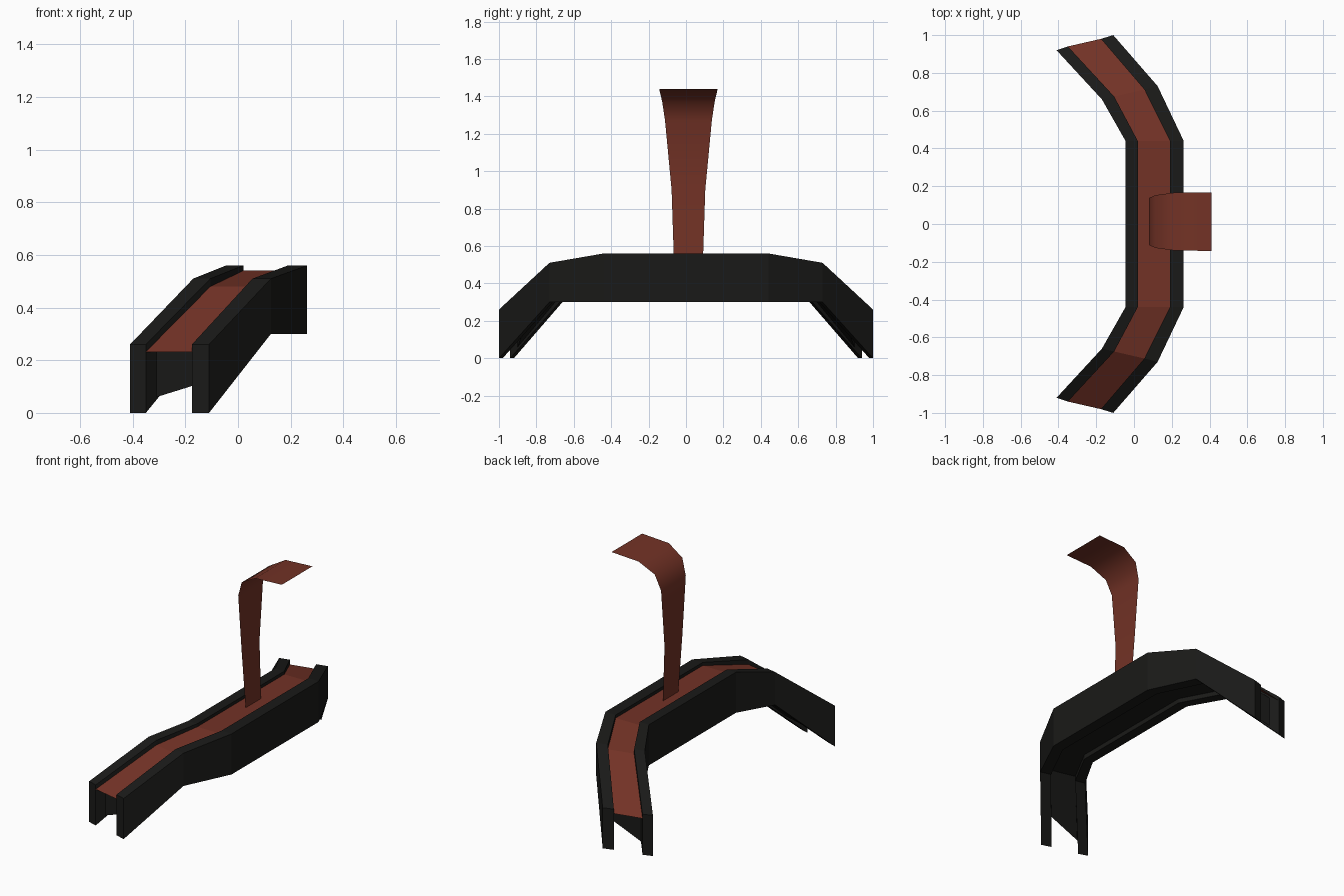
import bpy, bmesh

if "Cube" in bpy.data.objects:
    bpy.data.objects.remove(bpy.data.objects["Cube"])


def material(name, rgb):
    m = bpy.data.materials.new(name)
    m.diffuse_color = (*rgb, 1)
    m.use_nodes = True
    m.node_tree.nodes["Principled BSDF"].inputs["Base Color"].default_value = m.diffuse_color
    return m


BLACK = material("black_paint", (0.01, 0.01, 0.009))
BROWN = material("red_brown", (0.17, 0.032, 0.019))


def loft(name, rings, mat, closed=True, smooth=False):
    """Skin a list of cross-sections; closed sections also get end caps."""
    bm = bmesh.new()
    vs = [[bm.verts.new(p) for p in r] for r in rings]
    n = len(rings[0])
    for a, b in zip(vs, vs[1:]):
        for i in range(n if closed else n - 1):
            j = (i + 1) % n
            bm.faces.new((a[i], a[j], b[j], b[i]))
    if closed:
        bm.faces.new(vs[0])
        bm.faces.new(vs[-1])
    bmesh.ops.recalc_face_normals(bm, faces=bm.faces)
    for f in bm.faces:
        f.smooth = smooth
    me = bpy.data.meshes.new(name)
    bm.to_mesh(me)
    bm.free()
    me.materials.append(mat)
    ob = bpy.data.objects.new(name, me)
    bpy.context.collection.objects.link(ob)
    return ob


def mirrored(half):
    """Half path from the -y end to the middle, continued to the +y end."""
    return half + [[(x, -y, z) for x, y, z in r] for r in reversed(half)]


def box_section(left, right, bottom, top):
    return [(*left, bottom), (*right, bottom), (*right, top), (*left, top)]


# plan edges of the arched beam: end, knee, straight part
LEFT_OUT = [(-0.41, -0.92), (-0.17, -0.66), (-0.045, -0.44)]
LEFT_IN = [(-0.35, -0.94), (-0.105, -0.675), (0.02, -0.44)]
RIGHT_IN = [(-0.175, -0.98), (0.055, -0.712), (0.19, -0.44)]
RIGHT_OUT = [(-0.11, -1.0), (0.125, -0.73), (0.263, -0.44)]
BOTTOM, TOP = [0, 0.30, 0.30], [0.26, 0.51, 0.56]
DECK = [0.232, 0.48, 0.54]

# side rails
for name, a, b in (("left_rail", LEFT_OUT, LEFT_IN), ("right_rail", RIGHT_IN, RIGHT_OUT)):
    loft(name, mirrored([box_section(*s) for s in zip(a, b, BOTTOM, TOP)]), BLACK)

# brown deck between the rails
loft("deck", mirrored([[(*l, z), (*r, z)] for l, r, z in zip(LEFT_IN, RIGHT_IN, DECK)]),
     BROWN, closed=False)

# recessed black core under the deck, with skewed ends
core = [box_section(l, r, b, t) for l, r, b, t in
        zip(LEFT_IN, RIGHT_IN, BOTTOM, DECK)]
core[0] = [(-0.31, -0.90, 0.06), (-0.085, -0.875, 0.13),
           (-0.085, -0.875, 0.32), (-0.31, -0.90, 0.26)]
for i in (1, 2):
    core[i] = [(x, y, z + 0.03 if z < 0.4 else z - 0.006) for x, y, z in core[i]]
core[0] = [(x, y, z - 0.006 if z > 0.2 else z) for x, y, z in core[0]]
loft("core", mirrored(core), BLACK)

# thin flared strip rising from the deck and curling over: x, z, half width
STRIP = [(0.10, 0.535, 0.078), (0.08, 0.90, 0.09), (0.08, 1.27, 0.125),
         (0.115, 1.37, 0.14), (0.22, 1.43, 0.154), (0.41, 1.44, 0.155)]
loft("curved_strip", [[(x, 0.013 - w, z), (x, 0.013 + w, z)] for x, z, w in STRIP],
     BROWN, closed=False, smooth=True)
